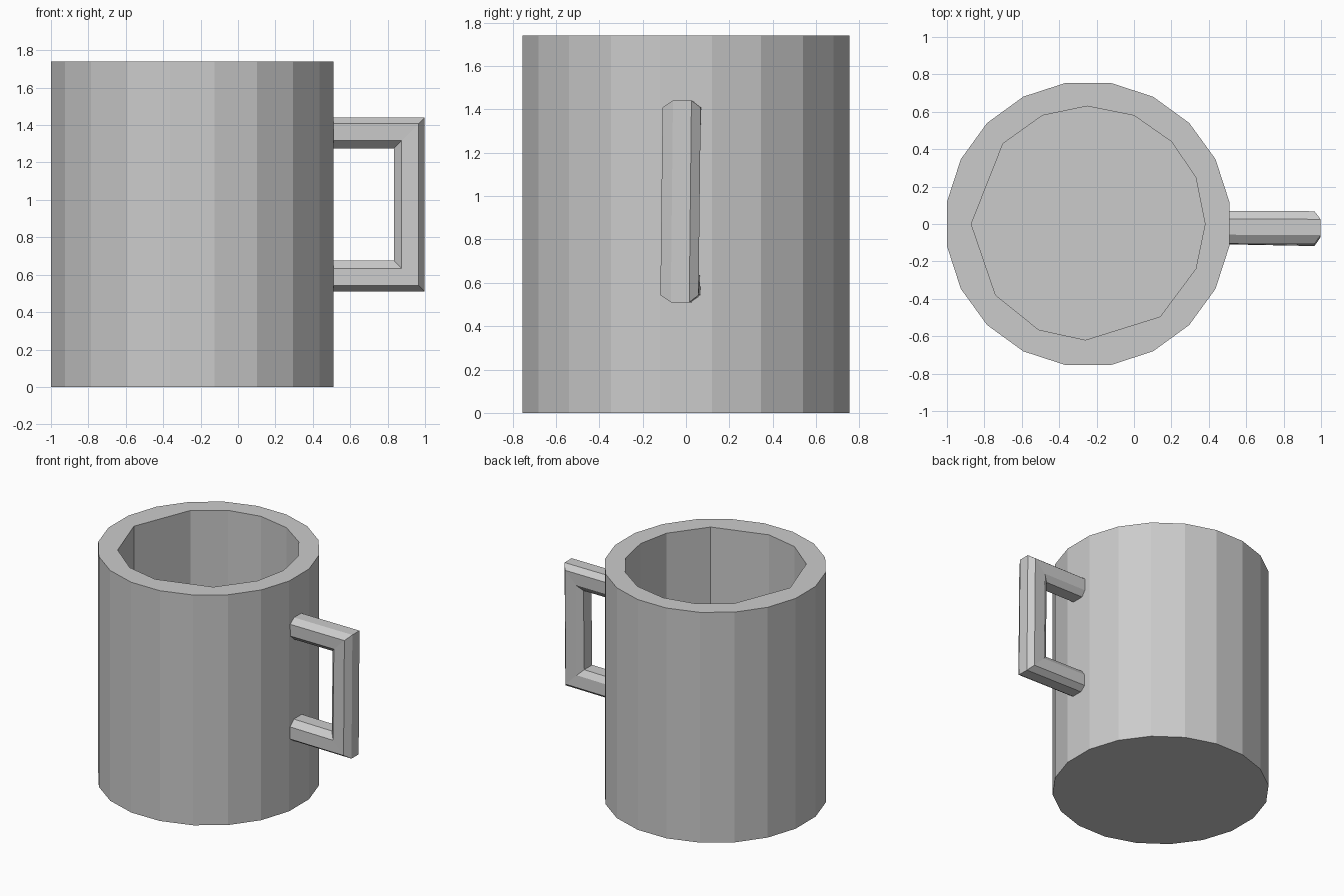
import bpy, bmesh
from math import sin, cos, pi

if "Cube" in bpy.data.objects:
    bpy.data.objects.remove(bpy.data.objects["Cube"])

CX, HEIGHT, FLOOR = -0.245, 1.74, 0.27


def finish(name, bm):
    bmesh.ops.recalc_face_normals(bm, faces=bm.faces)
    mesh = bpy.data.meshes.new(name)
    bm.to_mesh(mesh)
    bm.free()
    obj = bpy.data.objects.new(name, mesh)
    bpy.context.collection.objects.link(obj)
    return obj


def ring(bm, points):
    return [bm.verts.new(p) for p in points]


def bridge(bm, a, b):
    n = len(a)
    for i in range(n):
        j = (i + 1) % n
        bm.faces.new((a[i], a[j], b[j], b[i]))


# Cup: twenty-sided outer wall with an irregular faceted cavity
outer = [(CX + 0.764 * cos((i + 0.5) * pi / 10), 0.764 * sin((i + 0.5) * pi / 10))
         for i in range(20)]
inner = [(0.38, 0), (0.33, 0.25), (0.20, 0.44), (0, 0.58), (-0.25, 0.63),
         (-0.49, 0.58), (-0.70, 0.43), (-0.87, 0), (-0.74, -0.38),
         (-0.51, -0.565), (-0.26, -0.62), (0.14, -0.495), (0.33, -0.24)]
bm = bmesh.new()
base = ring(bm, [(x, y, 0) for x, y in outer])
rim = ring(bm, [(x, y, HEIGHT) for x, y in outer])
lip = ring(bm, [(x, y, HEIGHT) for x, y in inner])
floor = ring(bm, [(x, y, FLOOR) for x, y in inner])
bridge(bm, base, rim)
bridge(bm, lip, floor)
bm.faces.new(base)
bm.faces.new(floor)
# Flat rim between the two outlines
edges = [bm.edges.get((r[i], r[i - 1])) for r in (rim, lip) for i in range(len(r))]
bmesh.ops.triangle_fill(bm, edges=edges, use_beauty=True, normal=(0, 0, 1))
finish("cup", bm)

# Handle: mitred sweep of an eight-sided section (outward offset, y)
section = [(0.083, 0.02), (0.05, 0.063), (-0.04, 0.06), (-0.082, 0.03),
           (-0.082, -0.065), (-0.04, -0.11), (0.05, -0.113), (0.083, -0.065)]
# Each station: x, z, outward direction, y shift
stations = [(0.46, 1.358, 0, 1, 0.008), (0.915, 1.358, 1, 1, 0.005),
            (0.915, 0.593, 1, -1, -0.005), (0.46, 0.593, 0, -1, 0.005)]
bm = bmesh.new()
rings = [ring(bm, [(x + dx * d, y + shift, z + dz * d) for d, y in section])
         for x, z, dx, dz, shift in stations]
for a, b in zip(rings, rings[1:]):
    bridge(bm, a, b)
bm.faces.new(rings[0])
bm.faces.new(rings[-1])
finish("handle", bm)
